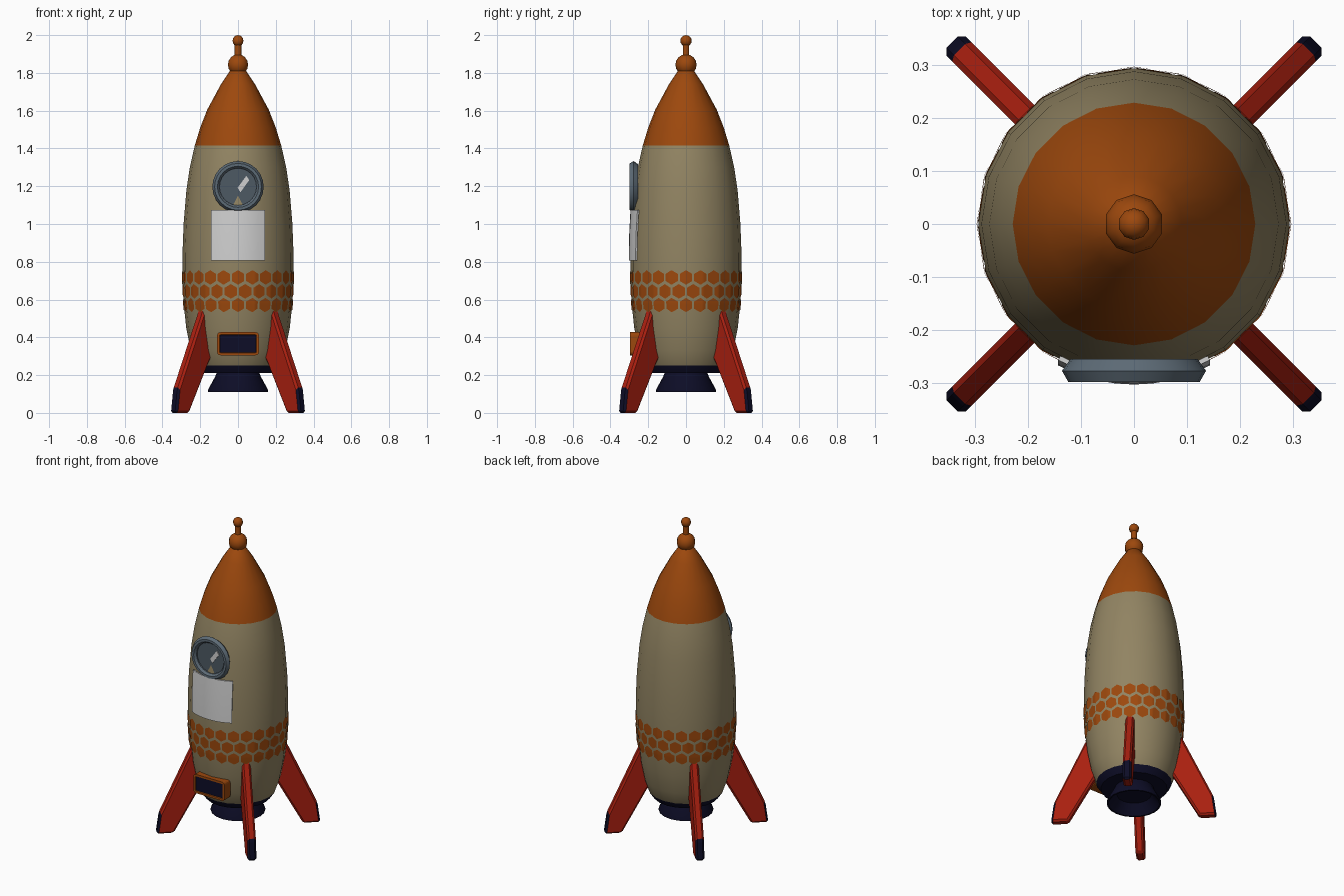
import bpy, bmesh, math
from mathutils import Matrix

if "Cube" in bpy.data.objects:
    bpy.data.objects.remove(bpy.data.objects["Cube"], do_unlink=True)


def material(name, r, g, b):
    """Matte flat colour."""
    m = bpy.data.materials.new(name)
    m.use_nodes = True
    m.diffuse_color = (r, g, b, 1)
    m.roughness = 1
    bsdf = next(n for n in m.node_tree.nodes if n.type == 'BSDF_PRINCIPLED')
    bsdf.inputs["Base Color"].default_value = (r, g, b, 1)
    bsdf.inputs["Roughness"].default_value = 1
    return m


CREAM = material("cream", .285, .23, .123)
ORANGE = material("orange", .335, .065, .004)
RED = material("red", .4, .014, .005)
NAVY = material("navy", .004, .004, .02)
STEEL = material("steel", .108, .145, .18)
GLASS = material("dark_glass", .075, .1, .125)
WHITE = material("white", .63, .63, .63)


def finish(bm, name, mats, smooth=None, matrix=None):
    """Turn a bmesh into a named object."""
    bmesh.ops.remove_doubles(bm, verts=bm.verts, dist=1e-5)
    bmesh.ops.recalc_face_normals(bm, faces=bm.faces)
    if matrix:
        bm.transform(matrix)
    me = bpy.data.meshes.new(name)
    bm.to_mesh(me)
    bm.free()
    for m in mats:
        me.materials.append(m)
    ob = bpy.data.objects.new(name, me)
    bpy.context.collection.objects.link(ob)
    if smooth:
        bpy.ops.object.select_all(action='DESELECT')
        bpy.context.view_layer.objects.active = ob
        ob.select_set(True)
        bpy.ops.object.shade_smooth_by_angle(angle=math.radians(smooth))
    return ob


def lathe(profile, sides, closed=False):
    """Spin (radius, height) points about z."""
    bm = bmesh.new()
    rings = []
    for i in range(sides):
        a = math.tau * i / sides
        rings.append([bm.verts.new((r * math.cos(a), r * math.sin(a), z)) for r, z in profile])
    n = len(profile)
    for i in range(sides):
        p, q = rings[i], rings[(i + 1) % sides]
        for j in range(n if closed else n - 1):
            k = (j + 1) % n
            bm.faces.new((p[j], q[j], q[k], p[k]))
    bmesh.ops.remove_doubles(bm, verts=bm.verts, dist=1e-5)
    return bm


def prism(points, depth):
    """Extrude a flat xz outline along y, centred."""
    bm = bmesh.new()
    face = bm.faces.new([bm.verts.new((x, -depth / 2, z)) for x, z in points])
    ext = bmesh.ops.extrude_face_region(bm, geom=[face])
    moved = [v for v in ext["geom"] if isinstance(v, bmesh.types.BMVert)]
    bmesh.ops.translate(bm, verts=moved, vec=(0, depth, 0))
    bmesh.ops.recalc_face_normals(bm, faces=bm.faces)
    return bm


# Hull: cream body, orange nose, navy base
NOSE_Z, BASE_Z = 1.415, .25
bm = lathe([(0, .21), (.195, .21), (.222, BASE_Z), (.25, .33), (.274, .45), (.288, .58),
            (.294, .7), (.294, .84), (.288, 1.0), (.273, 1.18), (.255, 1.3), (.229, NOSE_Z),
            (.2, 1.51), (.163, 1.605), (.09, 1.74), (.04, 1.815), (0, 1.83)], 20)
for f in bm.faces:
    z = f.calc_center_median().z
    f.material_index = 1 if z > NOSE_Z else 2 if z < BASE_Z else 0
hull = finish(bm, "hull", [CREAM, ORANGE, NAVY], 40)

# Engine nozzle
nozzle = lathe([(0, .215), (.112, .215), (.122, .19), (.16, .12), (.16, .11),
                (.15, .11), (.1, .17), (0, .17)], 20)
finish(nozzle, "nozzle", [NAVY], 35)

# Nose ornament: knob, rod and ball
for name, z, r in (("nose_knob", 1.843, .056), ("antenna_ball", 1.97, .03)):
    bm = bmesh.new()
    bmesh.ops.create_uvsphere(bm, u_segments=10, v_segments=8, radius=r)
    finish(bm, name, [ORANGE], 50, Matrix.Translation((0, 0, z)))
finish(lathe([(0, 1.88), (.018, 1.88), (.018, 1.96), (0, 1.96)], 10), "antenna_rod", [ORANGE], 50)

# Four diagonal fins with navy outer tips
for i, side in enumerate(("back_left", "back_right", "front_right", "front_left")):
    fin = prism([(.2, .575), (.268, .565), (.47, .125), (.487, 0), (.385, 0),
                 (.23, .28), (.15, .34)], .052)
    bmesh.ops.bevel(fin, geom=fin.edges[:], offset=.011, segments=1, affect='EDGES')
    bmesh.ops.recalc_face_normals(fin, faces=fin.faces)
    for f in fin.faces:
        tip = f.calc_center_median().z < .135 and f.normal.x > .5
        f.material_index = 1 if tip else 0
    turn = Matrix.Rotation(math.radians(45 + 90 * i), 4, 'Z')
    finish(fin, side + "_fin", [RED, NAVY], None, turn)

# Honeycomb belt: three staggered rows of thin hexagons wrapped onto the hull
TILES = 24
for row, z in enumerate((.57, .643, .717)):
    belt = bmesh.new()
    for i in range(TILES):
        angle = math.tau * (i + .5 * (row == 1)) / TILES
        place = (Matrix.Rotation(angle, 4, 'Z') @ Matrix.Translation((0, -.295, z))
                 @ Matrix.Rotation(math.pi / 2, 4, 'X'))
        bmesh.ops.create_circle(belt, cap_ends=True, segments=6, radius=.0385, matrix=place)
    bmesh.ops.poke(belt, faces=belt.faces[:])
    bmesh.ops.subdivide_edges(belt, edges=belt.edges[:], cuts=3, use_grid_fill=True)
    ob = finish(belt, "honeycomb_row_%d" % (row + 1), [ORANGE], 30)
    wrap = ob.modifiers.new("wrap", 'SHRINKWRAP')
    wrap.target, wrap.offset, wrap.wrap_mode = hull, .003, 'ABOVE_SURFACE'

# Porthole: rim, glass and glint
PORT = Matrix.Translation((0, 0, 1.197)) @ Matrix.Rotation(math.pi / 2, 4, 'X')
rim = lathe([(.098, .255), (.098, .284), (.109, .298), (.124, .298), (.136, .277), (.12, .255)], 24, True)
finish(rim, "porthole_rim", [STEEL], 30, PORT)
finish(lathe([(0, .262), (.1, .262), (.1, .2755), (0, .2755)], 24), "porthole_glass", [GLASS], 30, PORT)
glint = prism([(-.043, -.013), (.036, -.013), (.045, .013), (-.034, .013)], .005)
finish(glint, "porthole_glint", [WHITE], None,
       Matrix.Translation((.028, -.278, 1.211)) @ Matrix.Rotation(math.radians(-54), 4, 'Y'))

# Curved white plate under the porthole
plate = bmesh.new()
COLS, HALF = 8, .143
grid = []
for z, r in ((.808, .303), (.94, .301), (1.075, .294)):
    xs = [HALF * (2 * c / COLS - 1) for c in range(COLS + 1)]
    grid.append([plate.verts.new((x, -math.sqrt(r * r - x * x), z)) for x in xs])
for low, high in zip(grid, grid[1:]):
    for c in range(COLS):
        plate.faces.new((low[c], low[c + 1], high[c + 1], high[c]))
plate.normal_update()
bmesh.ops.solidify(plate, geom=plate.faces[:], thickness=.009)
finish(plate, "blank_plate", [WHITE], 30)

# Lower hatch: rounded orange frame with a recessed navy panel
hatch = prism([(-.111, -.061), (.111, -.061), (.111, .061), (-.111, .061)], .06)
bmesh.ops.bevel(hatch, geom=[e for e in hatch.edges if abs(e.verts[0].co.y - e.verts[1].co.y) > .05],
                offset=.018, segments=3, affect='EDGES', profile=.5)
hatch.normal_update()
front = min(hatch.faces, key=lambda f: f.calc_center_median().y)
bmesh.ops.inset_region(hatch, faces=[front], thickness=.013)
bmesh.ops.inset_region(hatch, faces=[front], thickness=.002, depth=-.006)
front.material_index = 1
finish(hatch, "hatch", [ORANGE, NAVY], None, Matrix.Translation((0, -.267, .366)))
